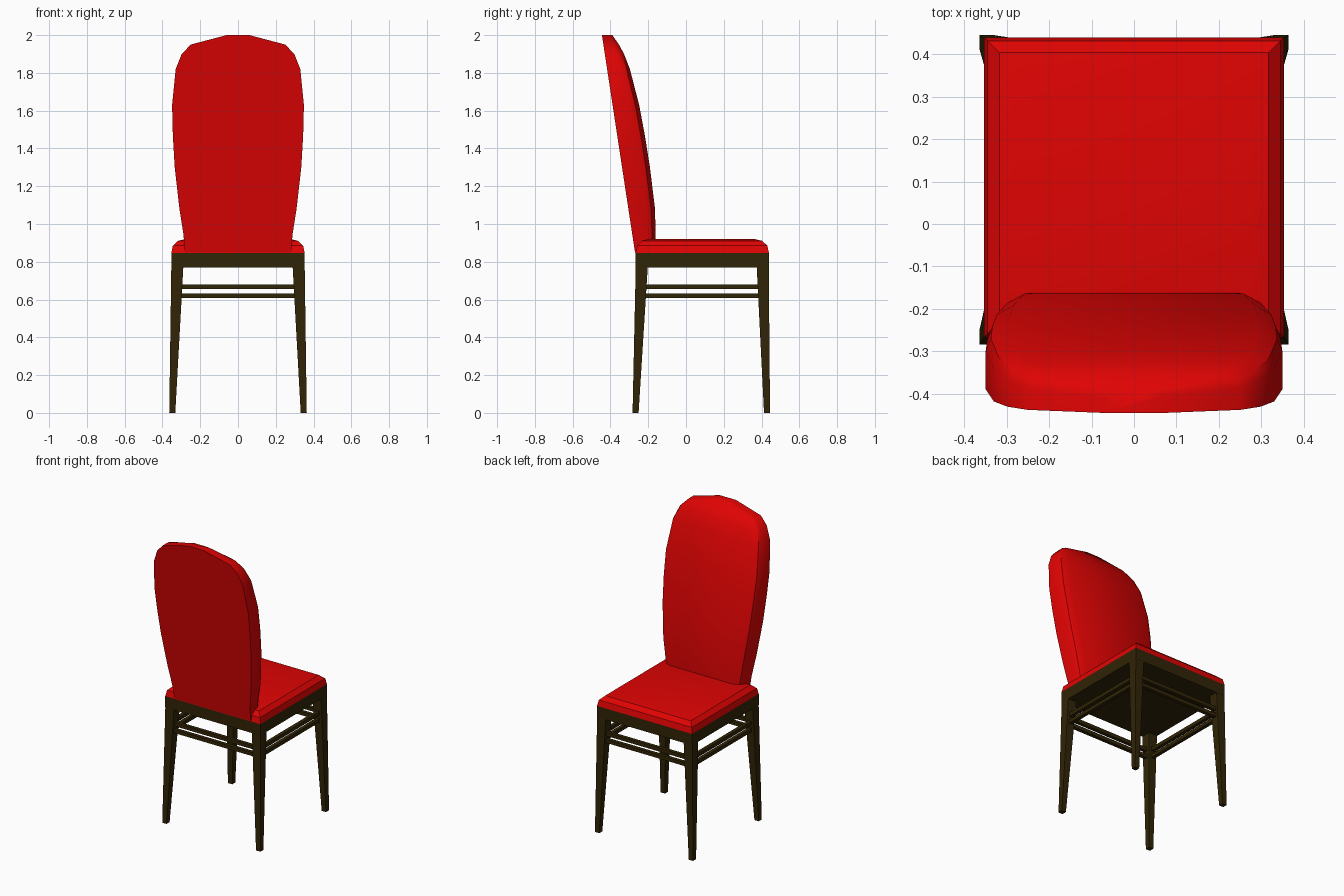
import bpy, bmesh, math

if "Cube" in bpy.data.objects:
    bpy.data.objects.remove(bpy.data.objects["Cube"])

CY = 0.086          # centre of the seat frame in y
H = 0.353           # half size of the seat frame


def material(name, rgb):
    m = bpy.data.materials.new(name)
    m.diffuse_color = (*rgb, 1)
    m.use_nodes = True
    m.node_tree.nodes["Principled BSDF"].inputs["Base Color"].default_value = m.diffuse_color
    return m


RED = material("red_fabric", (0.75, 0.001, 0.001))
WOOD = material("dark_wood", (0.030, 0.018, 0.002))


def loft(name, rings, mat, smooth=None):
    """Skin a stack of rings with equal point counts and cap both ends."""
    bm = bmesh.new()
    loops = [[bm.verts.new(p) for p in r] for r in rings]
    n = len(loops[0])
    for a, b in zip(loops, loops[1:]):
        for i in range(n):
            j = (i + 1) % n
            bm.faces.new((a[i], a[j], b[j], b[i]))
    bm.faces.new(loops[0][::-1])
    bm.faces.new(loops[-1])
    bmesh.ops.recalc_face_normals(bm, faces=bm.faces)
    me = bpy.data.meshes.new(name)
    bm.to_mesh(me)
    bm.free()
    ob = bpy.data.objects.new(name, me)
    me.materials.append(mat)
    bpy.context.collection.objects.link(ob)
    if smooth:
        bpy.context.view_layer.objects.active = ob
        ob.select_set(True)
        bpy.ops.object.shade_smooth_by_angle(angle=math.radians(smooth))
        ob.select_set(False)
    return ob


def rect(cx, cy, hx, hy, z):
    return [(cx - hx, cy - hy, z), (cx + hx, cy - hy, z),
            (cx + hx, cy + hy, z), (cx - hx, cy + hy, z)]


def box(name, cx, cy, hx, hy, z0, z1, mat):
    return loft(name, [rect(cx, cy, hx, hy, z0), rect(cx, cy, hx, hy, z1)], mat)


# Tapered, slightly splayed legs
for sx, side in ((-1, "left"), (1, "right")):
    for sy, end in ((-1, "back"), (1, "front")):
        loft(f"{end}_{side}_leg", [
            rect(sx * 0.348, 0.081 + sy * 0.348, 0.016, 0.016, 0),
            rect(sx * 0.321, CY + sy * 0.320, 0.032, 0.032, 0.78)], WOOD)

# Solid seat frame with paired stretcher rails on all four sides
box("seat_frame", 0, CY, H, H, 0.77, 0.846, WOOD)
for s, side, end in ((-1, "left", "back"), (1, "right", "front")):
    for z, level in ((0.608, "lower"), (0.655, "upper")):
        box(f"{side}_{level}_rail", s * 0.327, CY, 0.012, 0.31, z, z + 0.024, WOOD)
        box(f"{end}_{level}_rail", 0, CY + s * 0.327, 0.31, 0.012, z, z + 0.024, WOOD)

# Seat cushion with rounded upper edge
loft("seat", [rect(0, CY, H - d, H - d, z) for d, z in
              ((0, 0.846), (0.008, 0.885), (0.036, 0.911), (0.075, 0.92))], RED, 29)

# Backrest: z, half width, front y; the rear is a flat leaning plane
PROFILE = [(0.85, 0.283, -0.160), (0.94, 0.288, -0.161), (1.08, 0.310, -0.164),
           (1.30, 0.335, -0.191), (1.47, 0.345, -0.218), (1.63, 0.349, -0.248),
           (1.82, 0.330, -0.297), (1.90, 0.298, -0.328), (1.95, 0.250, -0.355),
           (2.00, 0.060, -0.390)]
rings = []
for z, w, front in PROFILE:
    rear = -0.27 - 0.175 * (z - 0.85) / 1.15
    t = front - rear
    k = min(1, w / 0.28)
    half = [(w, rear), (w, front - 0.36 * t),
            (w - 0.012 * k, front - 0.15 * t), (w - 0.052 * k, front)]
    rings.append([(x, y, z) for x, y in half] + [(-x, y, z) for x, y in half[::-1]])
loft("backrest", rings, RED, 35)
